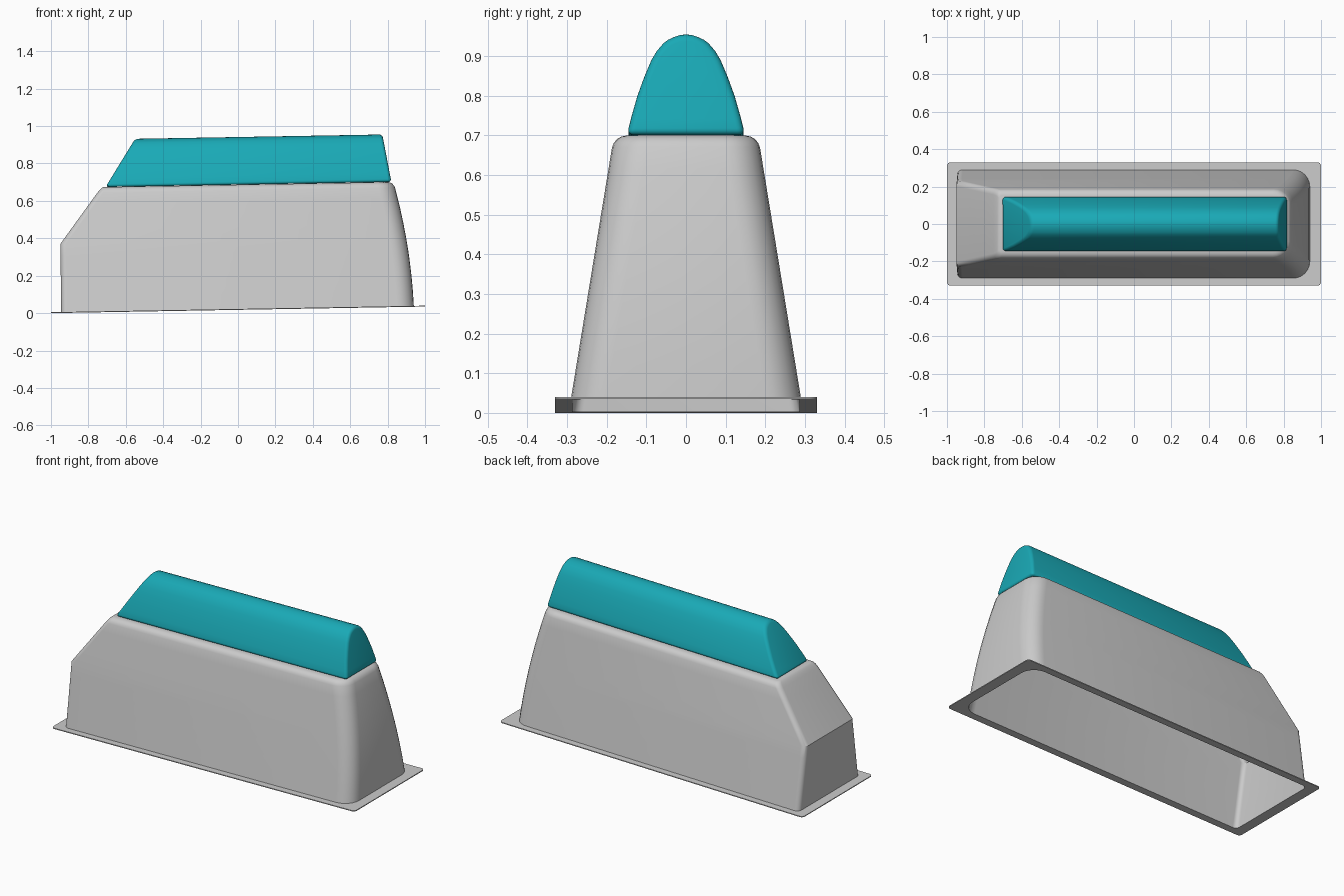
import bpy, bmesh
from math import sin, cos, pi

if "Cube" in bpy.data.objects:
    bpy.data.objects.remove(bpy.data.objects["Cube"])

TILT = 0.0175          # the whole model leans slightly upward towards +x
SEG = 6                # segments per rounded corner


def finish(name, bm, angle):
    bmesh.ops.recalc_face_normals(bm, faces=bm.faces)
    mesh = bpy.data.meshes.new(name)
    bm.to_mesh(mesh)
    bm.free()
    ob = bpy.data.objects.new(name, mesh)
    bpy.context.collection.objects.link(ob)
    return ob


def apply_and_shade(ob, angle):
    bpy.ops.object.select_all(action='DESELECT')
    ob.select_set(True)
    bpy.context.view_layer.objects.active = ob
    for m in list(ob.modifiers):
        bpy.ops.object.modifier_apply(modifier=m.name)
    bpy.ops.object.shade_smooth_by_angle(angle=angle)


def ring(bm, xl, xr, w, rl, rr, h):
    """Rounded rectangle with separate left and right corner radii."""
    verts = []
    corners = [(xr - rr, w - rr, rr, 0), (xl + rl, w - rl, rl, 1),
               (xl + rl, rl - w, rl, 2), (xr - rr, rr - w, rr, 3)]
    for cx, cy, r, q in corners:
        for i in range(SEG + 1):
            a = (q + i / SEG) * pi / 2
            x, y = cx + r * cos(a), cy + r * sin(a)
            verts.append(bm.verts.new((x, y, 0.0225 + TILT * x + h)))
    return verts


# Hollow housing: flange, tapered walls and rounded roof lofted as one shell
bm = bmesh.new()
rings = [ring(bm, -1, 1, 0.33, 0.02, 0.02, 0)]
levels = [(h, 0) for h in (0, .08, .16, .24, .3, .364, .44, .52, .58, .634)]
levels += [(.646, .003), (.655, .009), (.661, .018), (.664, .030)]
for h, inset in levels:
    if h <= 0.364:
        xl = -0.945 - 0.005 * h / 0.364
    else:
        xl = -0.95 + 0.733 * (h - 0.364) + 0.3 * inset
    xr = 0.94 - 0.05 * h - 0.1715 * h * h - inset
    w = 0.29 - 0.163 * h - inset
    rings.append(ring(bm, xl, xr, w, 0.03 - 0.5 * inset, 0.09 - inset, h))
for a, b in zip(rings, rings[1:]):
    n = len(a)
    for i in range(n):
        j = (i + 1) % n
        bm.faces.new((a[i], a[j], b[j], b[i]))
bm.faces.new(rings[-1])
housing = finish("housing", bm, 0.5)
if housing.data.polygons[-1].normal.z < 0:
    housing.data.flip_normals()
solid = housing.modifiers.new("wall", 'SOLIDIFY')
solid.thickness = 0.005
solid.offset = -1
apply_and_shade(housing, 0.5)

# Domed top: cross-section swept along x with slanted ends and soft edges
half = [(.149, 0), (.138, .045), (.123, .098), (.104, .15), (.087, .19),
        (.074, .212), (.057, .232), (.045, .241), (.03, .248), (.015, .253)]
section = half + [(0, .2545)] + [(-y, h) for y, h in reversed(half)]
bm = bmesh.new()
ends = []
for x0, slope in ((-0.708, 0.62), (0.82, -0.19)):
    loop = []
    for y, h in section:
        x = x0 + slope * h
        loop.append(bm.verts.new((x, y, 0.687 + TILT * x + h)))
    ends.append(loop)
    bm.faces.new(loop)
left, right = ends
for i in range(len(section)):
    j = (i + 1) % len(section)
    bm.faces.new((left[i], left[j], right[j], right[i]))
dome = finish("domed_top", bm, 0.6)
bevel = dome.modifiers.new("soft_edges", 'BEVEL')
bevel.width = 0.017
bevel.segments = 4
bevel.limit_method = 'ANGLE'
bevel.angle_limit = 0.7
apply_and_shade(dome, 0.6)

teal = bpy.data.materials.new("teal")
teal.diffuse_color = (0.01, 0.40, 0.47, 1)
teal.use_nodes = True
teal.node_tree.nodes["Principled BSDF"].inputs["Base Color"].default_value = teal.diffuse_color
dome.data.materials.append(teal)
